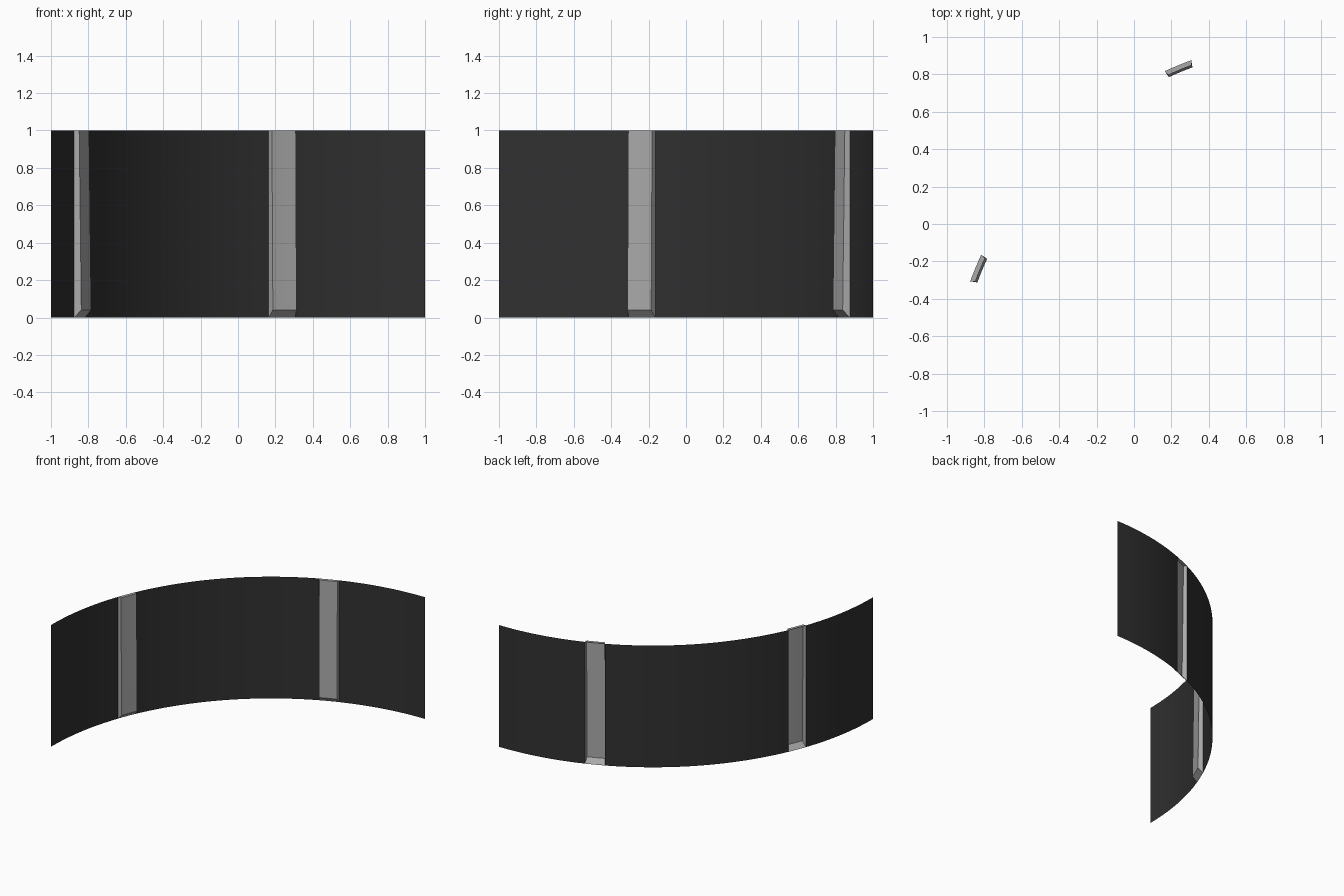
import bpy, bmesh, math

if "Cube" in bpy.data.objects:
    bpy.data.objects.remove(bpy.data.objects["Cube"])

R, CX, CY = 2.0, 1.0, -1.0        # quarter-circle wall, arc centre
HALF = 2.2                        # half angle of a pillar, degrees


def material(name, rgb):
    m = bpy.data.materials.new(name)
    m.diffuse_color = (*rgb, 1)
    m.use_nodes = True
    m.node_tree.nodes["Principled BSDF"].inputs["Base Color"].default_value = m.diffuse_color
    return m


charcoal = material("charcoal panel", (0.030, 0.030, 0.030))
grey = material("grey pillar", (0.40, 0.40, 0.40))


def polar(r, deg, z):
    a = math.radians(deg)
    return (CX + r * math.cos(a), CY + r * math.sin(a), z)


def make(name, rows, mat, caps=False):
    """Loft a grid of points, optionally closing the two side ends."""
    bm = bmesh.new()
    grid = [[bm.verts.new(p) for p in row] for row in rows]
    for a, b in zip(grid, grid[1:]):
        for i in range(len(a) - 1):
            bm.faces.new((a[i], a[i + 1], b[i + 1], b[i]))
    if caps:
        bm.faces.new(grid[0][::-1])
        bm.faces.new(grid[-1])
    me = bpy.data.meshes.new(name)
    bm.to_mesh(me)
    bm.free()
    me.materials.append(mat)
    ob = bpy.data.objects.new(name, me)
    bpy.context.collection.objects.link(ob)
    bpy.ops.object.select_all(action='DESELECT')
    ob.select_set(True)
    bpy.context.view_layer.objects.active = ob
    bpy.ops.object.shade_smooth_by_angle(angle=math.radians(25))
    return ob


# Curved thin wall panels between the pillars
pillars = (112.5, 157.5)
spans = [(90, pillars[0] - HALF),
         (pillars[0] + HALF, pillars[1] - HALF),
         (pillars[1] + HALF, 180)]
for k, (a0, a1) in enumerate(spans):
    n = max(2, round((a1 - a0) / 1.25))
    angles = [a0 + (a1 - a0) * i / n for i in range(n + 1)]
    make(f"wall_panel_{k + 1}",
         [[polar(R, a, 0), polar(R, a, 1)] for a in angles], charcoal)

# Hollow pillars standing proud on the inner side, open on the outer side:
# sloped foot, slightly leaning face, flat top
N = 4
for k, c in enumerate(pillars):
    rows = []
    for i in range(N + 1):
        t = 2 * i / N - 1
        outer, inner = c + t * HALF, c + t * (HALF - 0.2)
        rows.append([polar(R, outer, 0), polar(1.962, inner, 0.04),
                     polar(1.974, inner, 1), polar(R, outer, 1)])
    make(f"pillar_{k + 1}", rows, grey, caps=True)
